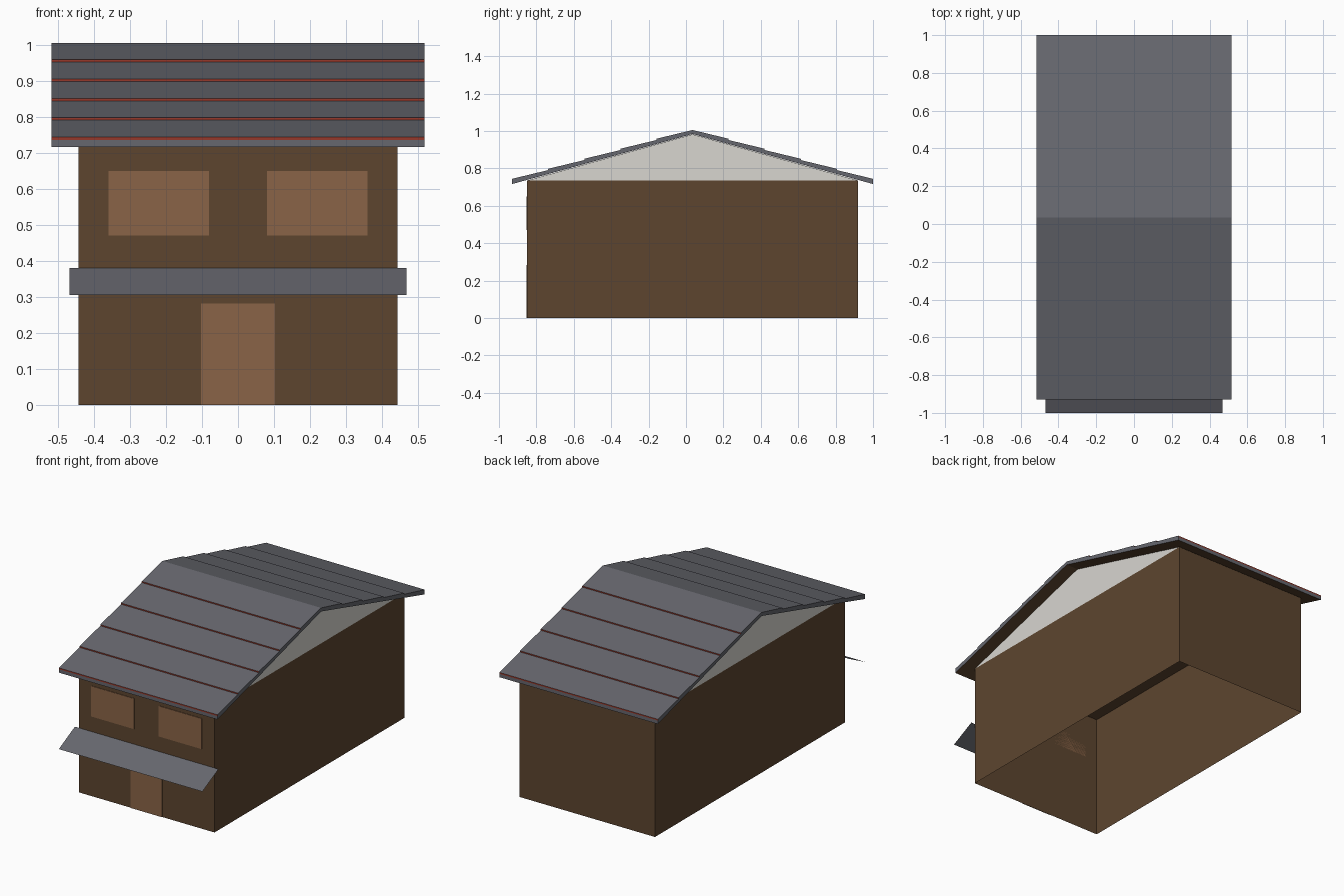
import bpy, bmesh

if "Cube" in bpy.data.objects:
    bpy.data.objects.remove(bpy.data.objects["Cube"])


def material(name, hex_code):
    def lin(c):
        return c / 12.92 if c <= 0.04045 else ((c + 0.055) / 1.055) ** 2.4
    m = bpy.data.materials.new(name)
    m.diffuse_color = [lin(int(hex_code[i:i + 2], 16) / 255) for i in (0, 2, 4)] + [1]
    m.use_nodes = True
    m.node_tree.nodes["Principled BSDF"].inputs["Base Color"].default_value = m.diffuse_color
    return m


BROWN = material("dark brown wood", "5D452F")
TAN = material("light brown wood", "8A6447")
CREAM = material("cream plaster", "D8D6D0")
GREY = material("slate grey", "66676E")
RED = material("brick red", "96392B")

RIDGE_Y, RIDGE_Z = 0.035, 1.004       # ridge line
HALF, DROP = 0.965, 0.268             # run and fall of each slope
WX, Y0, Y1, WZ = 0.442, -0.85, 0.92, 0.735
ROWS = 5


def finish(name, bm, mats, rule=None):
    bmesh.ops.recalc_face_normals(bm, faces=bm.faces)
    if rule:
        for f in bm.faces:
            f.normal_update()
            f.material_index = rule(f)
    me = bpy.data.meshes.new(name)
    bm.to_mesh(me)
    bm.free()
    ob = bpy.data.objects.new(name, me)
    for m in mats:
        me.materials.append(m)
    bpy.context.collection.objects.link(ob)
    return ob


def extrude_x(bm, profile, hx):
    """Closed prism from a (y, z) profile, spanning -hx..hx."""
    a = [bm.verts.new((-hx, y, z)) for y, z in profile]
    b = [bm.verts.new((hx, y, z)) for y, z in profile]
    bm.faces.new(a)
    bm.faces.new(b)
    n = len(profile)
    for i in range(n):
        j = (i + 1) % n
        bm.faces.new((a[i], a[j], b[j], b[i]))


def box(name, x0, x1, y0, y1, z0, z1, mat, open_bottom=False):
    bm = bmesh.new()
    bmesh.ops.create_cube(bm, size=1)
    for v in bm.verts:
        v.co = ((x0 + x1) / 2 + v.co.x * (x1 - x0),
                (y0 + y1) / 2 + v.co.y * (y1 - y0),
                (z0 + z1) / 2 + v.co.z * (z1 - z0))
    if open_bottom:
        bmesh.ops.delete(bm, geom=[f for f in bm.faces if f.normal.z < -0.5], context='FACES')
        for f in bm.faces:
            f.normal_update()
    return finish(name, bm, [mat])


# Walls: a shell with a flat ceiling and no floor
box("walls", -WX, WX, Y0, Y1, 0, WZ, BROWN, open_bottom=True)

# Gable ends
bm = bmesh.new()
extrude_x(bm, [(Y0, WZ), (Y1, WZ), (RIDGE_Y, 0.982)], WX)
finish("gable", bm, [CREAM])

# Roof slab with brown underside
eave_z = RIDGE_Z - DROP
L, R, T = RIDGE_Y - HALF, RIDGE_Y + HALF, 0.02
bm = bmesh.new()
extrude_x(bm, [(L, eave_z - T), (RIDGE_Y, RIDGE_Z - T), (R, eave_z - T),
               (R, eave_z), (RIDGE_Y, RIDGE_Z), (L, eave_z)], 0.517)
finish("roof_slab", bm, [GREY, BROWN],
       lambda f: 1 if f.normal.z < -0.5 else 0)

# Overlapping roof rows: wedges with a red lower edge
for s, side in ((-1, "front"), (1, "back")):
    bm = bmesh.new()
    for k in range(ROWS):
        u0, u1 = k / ROWS, (k + 1) / ROWS
        ya, yb = RIDGE_Y + s * HALF * u0, RIDGE_Y + s * HALF * u1
        za, zb = RIDGE_Z - DROP * u0, RIDGE_Z - DROP * u1
        extrude_x(bm, [(ya, za), (yb, zb), (yb, zb + 0.008), (ya, za + 0.001)], 0.517)
    finish("roof_rows_" + side, bm, [GREY, RED],
           lambda f: 1 if abs(f.normal.y) > 0.9 else 0)

# Awning: a single thin sheet over the door
bm = bmesh.new()
bm.faces.new([bm.verts.new(c) for c in ((-0.468, -1.0, 0.305), (0.468, -1.0, 0.305),
                                        (0.468, Y0, 0.38), (-0.468, Y0, 0.38))])
bm.faces.ensure_lookup_table()
ob = finish("awning", bm, [GREY])
if ob.data.polygons[0].normal.z < 0:
    ob.data.flip_normals()

# Door and windows as thin plates
box("door", -0.102, 0.102, Y0 - 0.003, Y0, 0, 0.282, TAN)
for s, side in ((-1, "left"), (1, "right")):
    xs = sorted((s * 0.08, s * 0.36))
    box("window_" + side, xs[0], xs[1], Y0 - 0.003, Y0, 0.47, 0.65, TAN)
